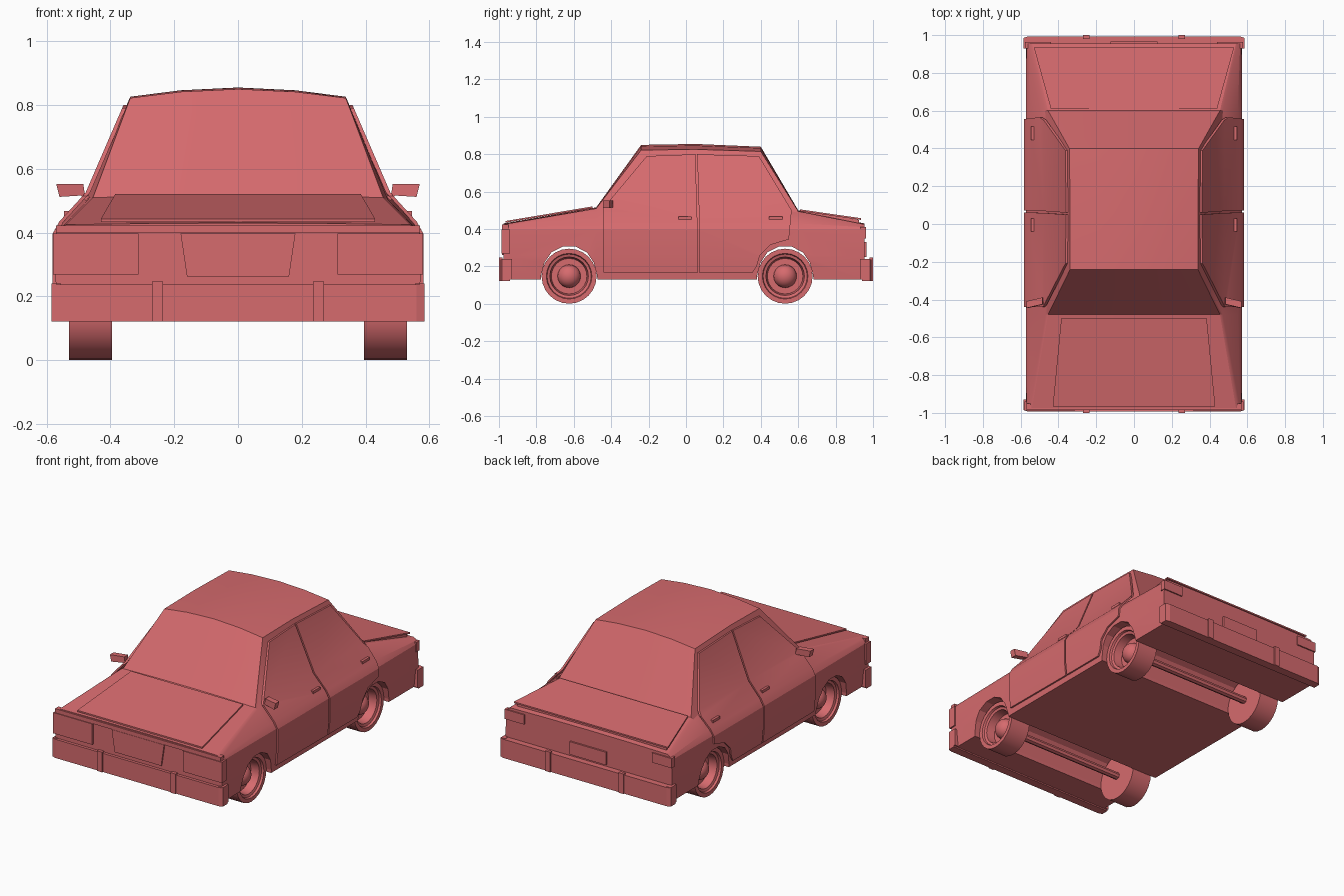
import bpy, bmesh, math
from mathutils import Vector

if "Cube" in bpy.data.objects:
    bpy.data.objects.remove(bpy.data.objects["Cube"])

red = bpy.data.materials.new("coral red paint")
red.diffuse_color = (0.67, 0.145, 0.155, 1)
red.use_nodes = True
red.node_tree.nodes["Principled BSDF"].inputs["Base Color"].default_value = red.diffuse_color


def finish(name, bm, angle=25):
    bmesh.ops.recalc_face_normals(bm, faces=bm.faces)
    me = bpy.data.meshes.new(name)
    bm.to_mesh(me)
    bm.free()
    me.materials.append(red)
    ob = bpy.data.objects.new(name, me)
    bpy.context.collection.objects.link(ob)
    if angle:
        bpy.ops.object.select_all(action='DESELECT')
        ob.select_set(True)
        bpy.context.view_layer.objects.active = ob
        bpy.ops.object.shade_smooth_by_angle(angle=math.radians(angle))
    return ob


def prism(name, pts, offset):
    """Closed solid from a flat polygon pushed along an offset."""
    bm = bmesh.new()
    f = bm.faces.new([bm.verts.new(p) for p in pts])
    ext = bmesh.ops.extrude_face_region(bm, geom=[f])
    bmesh.ops.translate(bm, vec=offset, verts=[v for v in ext['geom'] if isinstance(v, bmesh.types.BMVert)])
    return finish(name, bm, 0)


def box(name, x0, x1, y0, y1, z0, z1):
    return prism(name, [(x0, y0, z0), (x1, y0, z0), (x1, y1, z0), (x0, y1, z0)], (0, 0, z1 - z0))


def turned(name, prof, y, z, side=1, seg=24):
    """Profile of (x, radius) pairs turned about the x axis."""
    bm = bmesh.new()
    vs = [bm.verts.new((side * x, y, z + r)) for x, r in prof]
    es = [bm.edges.new(p) for p in zip(vs, vs[1:])]
    bmesh.ops.spin(bm, geom=vs + es, cent=(0, y, z), axis=(1, 0, 0), angle=math.tau, steps=seg)
    bmesh.ops.remove_doubles(bm, verts=bm.verts, dist=0.0005)
    return finish(name, bm, 30)


# Body shell: sections along the car, (y, lower shoulder, upper shoulder, belt, top edge, crown height)
stations = [
    (-0.975, (.57, .395), (.562, .41), (.55, .42), (.54, .425), .43),
    (-0.48, (.572, .395), (.55, .43), (.47, .503), (.455, .51), .516),
    (-0.24, (.572, .395), (.55, .435), (.468, .525), (.338, .822), .85),
    (0.05, (.572, .395), (.55, .435), (.468, .525), (.338, .826), .855),
    (0.40, (.572, .395), (.55, .435), (.468, .525), (.342, .815), .84),
    (0.60, (.572, .395), (.55, .43), (.47, .488), (.455, .495), .50),
    (0.955, (.57, .395), (.562, .41), (.55, .42), (.54, .425), .43),
]
bm = bmesh.new()
rings = []
for y, s2, s3, s4, d, top in stations:
    half = [(.56, .13), (.572, .25), s2, s3, s4, d, (d[0] * .53, d[1] + (top - d[1]) * .7)]
    ring = half + [(0, top)] + [(-x, z) for x, z in reversed(half)]
    rings.append([bm.verts.new((x, y, z)) for x, z in ring])
n = len(rings[0])
for a, b in zip(rings, rings[1:]):
    for i in range(n):
        j = (i + 1) % n
        bm.faces.new((a[i], a[j], b[j], b[i]))
bm.faces.new(rings[0])
bm.faces.new(rings[-1])
body = finish("body_shell", bm, 22)

# Wheel arches cut straight through
arch = [(-.155, .05), (-.15, .15), (-.132, .22), (-.095, .275), (-.035, .306),
        (.035, .306), (.095, .275), (.132, .22), (.15, .15), (.155, .05)]
WHEELS = {"front": -.625, "rear": .53}
for name, yc in WHEELS.items():
    cut = prism(name + "_arch_cutter", [(-.8, yc + y, z) for y, z in arch], (1.6, 0, 0))
    m = body.modifiers.new("arch", 'BOOLEAN')
    m.operation, m.solver, m.object = 'DIFFERENCE', 'EXACT', cut
    bpy.context.view_layer.objects.active = body
    bpy.ops.object.modifier_apply(modifier=m.name)
    bpy.data.objects.remove(cut)

# Doors: side outlines wrapped on the body side
SIDE = [(.13, .56), (.25, .572), (.395, .572), (.435, .55), (.525, .468), (.826, .338)]


def side_x(z):
    for (z0, x0), (z1, x1) in zip(SIDE, SIDE[1:]):
        if z <= z1:
            return x0 + (x1 - x0) * (z - z0) / (z1 - z0)
    return SIDE[-1][1]


def door(name, outline, side):
    bm = bmesh.new()
    bm.faces.new([bm.verts.new((0, y, z)) for y, z in outline])
    for z, _ in SIDE[1:-1]:
        bmesh.ops.bisect_plane(bm, geom=bm.verts[:] + bm.edges[:] + bm.faces[:],
                               plane_co=(0, 0, z), plane_no=(0, 0, 1))
    for v in bm.verts:
        v.co.x = side * (side_x(v.co.z) - .004)
    ext = bmesh.ops.extrude_face_region(bm, geom=bm.faces[:])
    bmesh.ops.translate(bm, vec=(side * .014, 0, 0),
                        verts=[v for v in ext['geom'] if isinstance(v, bmesh.types.BMVert)])
    return finish(name, bm, 25)


front_door = [(-.44, .168), (.062, .165), (.062, .40), (.05, .80), (-.21, .79), (-.44, .515)]
rear_door = [(.072, .165), (.355, .165), (.378, .20), (.395, .26), (.45, .315), (.55, .345),
             (.565, .50), (.39, .79), (.06, .80), (.072, .40)]

for side, s in (("right", 1), ("left", -1)):
    door(side + "_front_door", front_door, s)
    door(side + "_rear_door", rear_door, s)
    for k, yh in (("front", -.005), ("rear", .48)):
        box(f"{side}_{k}_door_handle", s * .50, s * .545, yh - .035, yh + .035, .452, .468)

    # Wheels with dished rims and domed hubs
    for k, yc in WHEELS.items():
        turned(f"{side}_{k}_wheel", [(.395, 0), (.395, .147), (.53, .147), (.53, .122), (.517, .118), (.512, .103),
                                     (.46, .095), (.46, 0)], yc, .148, s)
        turned(f"{side}_{k}_hub", [(.455, .062)] + [(.46 + .055 * math.sin(a * math.pi / 12),
               .062 * math.cos(a * math.pi / 12)) for a in range(7)], yc, .148, s, 20)

    # Wing mirrors on angled stalks
    prism(side + "_mirror", [(s * .48, -.425, .517), (s * .56, -.445, .512), (s * .57, -.445, .553), (s * .485, -.425, .553)],
          (0, .036, 0))
    prism(side + "_mirror_stalk", [(s * .45, -.425, .50), (s * .465, -.425, .49), (s * .50, -.425, .522),
                                   (s * .49, -.425, .532)], (0, .016, 0))

    # Lamps
    box(side + "_headlamp", s * .312, s * .58, -.987, -.94, .268, .397)
    box(side + "_tail_lamp", s * .44, s * .576, .93, .963, .35, .41)

    # Bumper overriders and wrapped bumper corners
    for k, d in (("front", -1), ("rear", 1)):
        box(f"{side}_{k}_overrider", s * .235, s * .27, d * .98, d * 1.0, .122, .247)
        box(f"{side}_{k}_bumper_end", s * .555, s * .585, d * .93, d * .985, .13, .24)

# Bumpers
for k, d in (("front", -1), ("rear", 1)):
    prism(k + "_bumper", [(-.585, d * .94, .122), (.585, d * .94, .122), (.585, d * .985, .122), (.56, d * .993, .122),
                          (-.56, d * .993, .122), (-.585, d * .985, .122)], (0, 0, .116))

# Nose lip and grille plate
box("nose_lip", -.57, .57, -.984, -.95, .398, .423)
prism("grille_plate", [(-.16, -.984, .262), (.16, -.984, .262), (.18, -.984, .397), (-.18, -.984, .397)], (0, .012, 0))
box("rear_plate", -.125, .125, .95, .966, .25, .33)

# Bonnet and boot lids, slightly raised
prism("bonnet_lid", [(-.43, -.965, .434), (.43, -.965, .434), (.385, -.50, .512), (-.385, -.50, .512)], (0, 0, .009))
prism("boot_lid", [(-.44, .61, .496), (.44, .61, .496), (.53, .935, .449), (-.53, .935, .449)], (0, 0, .009))
prism("boot_lid_filler", [(-.43, .61, .48), (.43, .61, .48), (.515, .925, .425), (-.515, .925, .425)], (0, 0, .024))

# Axles
for k, yc in WHEELS.items():
    turned(k + "_axle", [(-.40, 0), (-.40, .022), (.40, .022), (.40, 0)], yc, .148, 1, 8)
